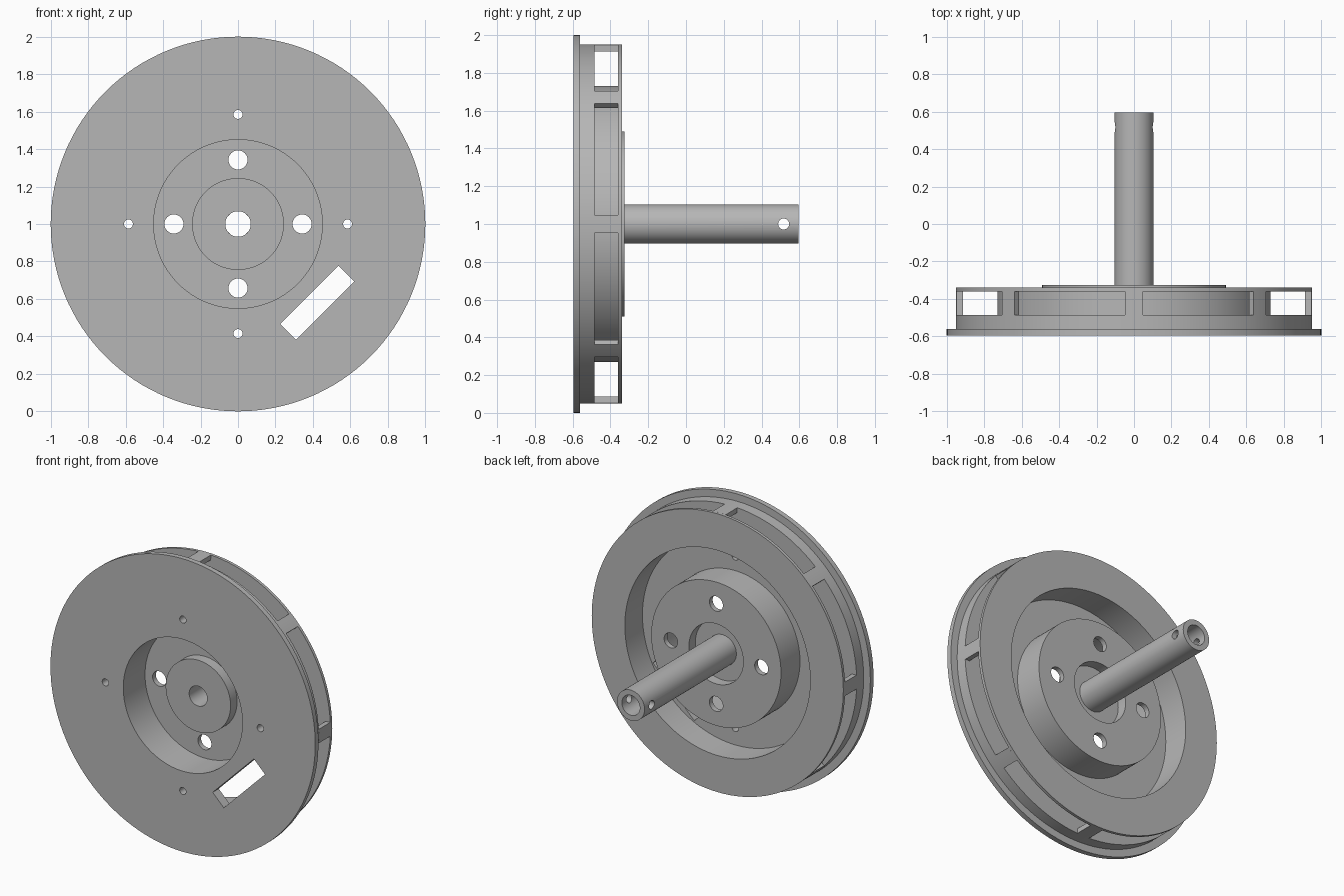
import bpy, bmesh, math
from mathutils import Matrix, Vector

cube = bpy.data.objects.get("Cube")
if cube:
    bpy.data.objects.remove(cube, do_unlink=True)

grey = bpy.data.materials.new("machined grey")
grey.use_nodes = True
colour = (0.47, 0.47, 0.47, 1)
grey.diffuse_color = colour
grey.node_tree.nodes["Principled BSDF"].inputs["Base Color"].default_value = colour

AXIS_Z = 1.0


def make_object(name, bm):
    bmesh.ops.recalc_face_normals(bm, faces=bm.faces)
    mesh = bpy.data.meshes.new(name)
    bm.to_mesh(mesh)
    bm.free()
    obj = bpy.data.objects.new(name, mesh)
    bpy.context.collection.objects.link(obj)
    mesh.materials.append(grey)
    return obj


def revolve(name, profile, start=0.0, sweep=math.tau, steps=128):
    """Turn a closed (radius, y) outline about the wheel axis."""
    bm = bmesh.new()
    full = sweep >= math.tau
    rings = []
    for i in range(steps if full else steps + 1):
        a = start + sweep * i / steps
        rings.append([bm.verts.new((r * math.cos(a), y, AXIS_Z + r * math.sin(a)))
                      for r, y in profile])
    n = len(profile)
    for i in range(steps):
        p, q = rings[i], rings[(i + 1) % len(rings)]
        for j in range(n):
            k = (j + 1) % n
            bm.faces.new((p[j], p[k], q[k], q[j]))
    if not full:
        bm.faces.new(rings[0])
        bm.faces.new(rings[-1])
    return make_object(name, bm)


def add_pin(bm, centre, radius, length, along):
    turn = Vector((0, 0, 1)).rotation_difference(Vector(along)).to_matrix().to_4x4()
    bmesh.ops.create_cone(bm, cap_ends=True, segments=32, radius1=radius, radius2=radius,
                          depth=length, matrix=Matrix.Translation(centre) @ turn)


def select_only(obj):
    bpy.ops.object.select_all(action="DESELECT")
    obj.select_set(True)
    bpy.context.view_layer.objects.active = obj


def cut(obj, bm):
    cutter = make_object(obj.name + "_cutter", bm)
    cutter.hide_render = True
    mod = obj.modifiers.new("holes", "BOOLEAN")
    mod.operation = "DIFFERENCE"
    mod.solver = "EXACT"
    mod.object = cutter
    select_only(obj)
    bpy.ops.object.modifier_apply(modifier=mod.name)
    bpy.data.objects.remove(cutter, do_unlink=True)


# Wheel: flange, open rim channel, rear recess, hub cup and front boss
wheel = revolve("wheel", [
    (0.068, -0.43), (0.245, -0.43), (0.245, -0.36), (0.45, -0.36),
    (0.45, -0.595), (1.0, -0.595), (1.0, -0.56), (0.95, -0.56),
    (0.95, -0.485), (0.73, -0.485), (0.73, -0.36), (0.95, -0.36),
    (0.95, -0.34), (0.70, -0.34), (0.70, -0.53), (0.49, -0.53),
    (0.49, -0.325), (0.205, -0.325), (0.205, -0.395), (0.068, -0.395)])

# Bolt holes, pin holes and the slanted slot
bm = bmesh.new()
for i in range(4):
    a = i * math.pi / 2
    d = Vector((math.cos(a), 0, math.sin(a)))
    hub = Vector((0, -0.34, AXIS_Z))
    web = Vector((0, -0.56, AXIS_Z))
    add_pin(bm, hub + d * 0.342, 0.051, 0.15, (0, 1, 0))
    add_pin(bm, web + d * 0.585, 0.024, 0.15, (0, 1, 0))
bmesh.ops.create_cube(bm, size=1, matrix=Matrix.Translation((0.423, -0.56, 0.58))
                      @ Matrix.Rotation(-math.pi / 4, 4, "Y")
                      @ Matrix.Diagonal((0.44, 0.15, 0.118, 1)))
cut(wheel, bm)

# Posts that divide the rim channel into eight windows
half = 0.05
posts = [revolve(f"rim_post_{i + 1}",
                 [(0.915, -0.485), (0.95, -0.485), (0.95, -0.36), (0.915, -0.36)],
                 i * math.pi / 4 - half, 2 * half, 4) for i in range(8)]

# Hollow shaft with a cross hole near its free end
shaft = revolve("shaft", [(0.068, -0.395), (0.104, -0.395), (0.104, 0.595), (0.068, 0.595)],
                steps=64)
bm = bmesh.new()
add_pin(bm, Vector((0, 0.517, AXIS_Z)), 0.029, 0.4, (1, 0, 0))
cut(shaft, bm)

for obj in [wheel, shaft] + posts:
    select_only(obj)
    bpy.ops.object.shade_smooth_by_angle(angle=math.radians(30))
